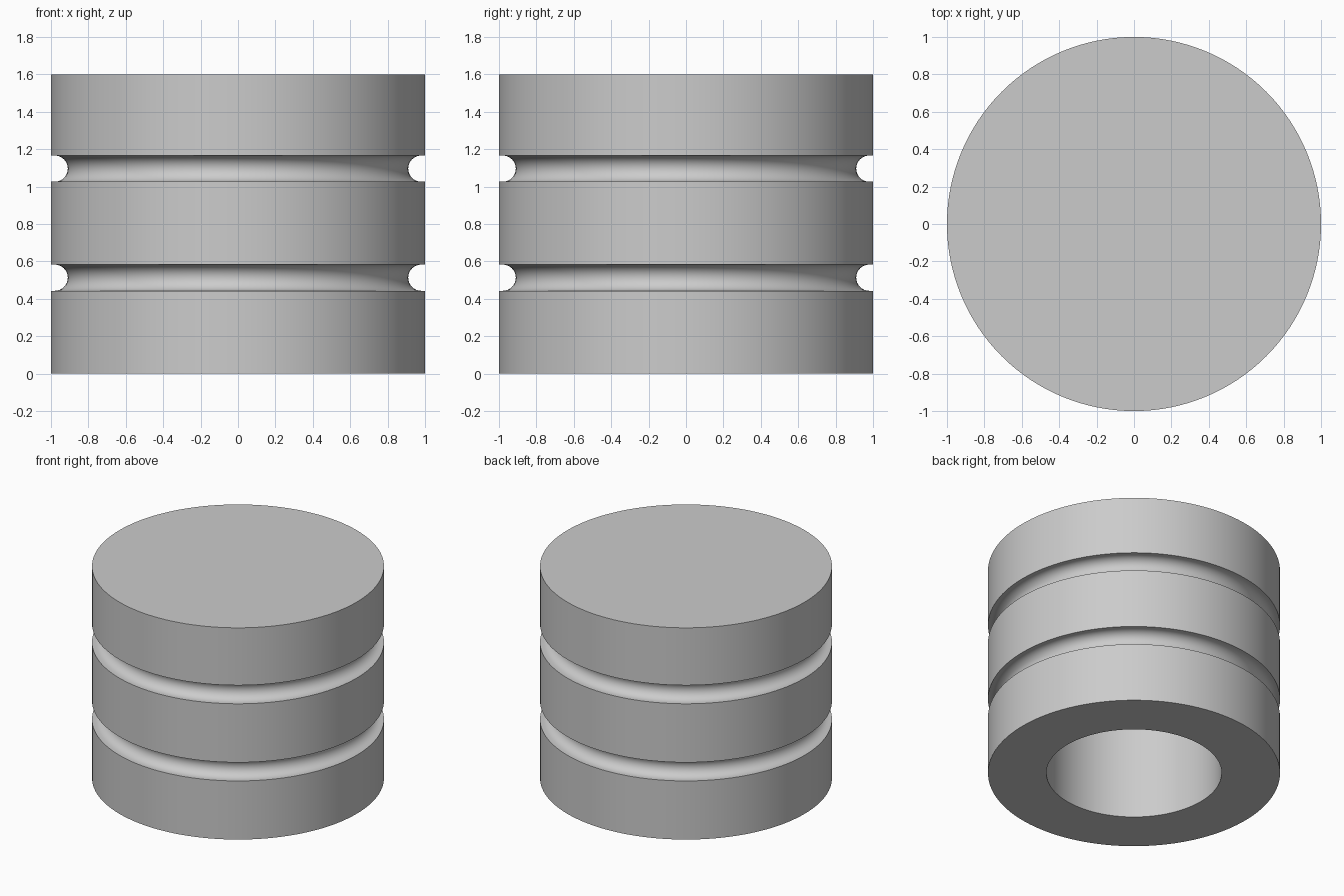
import bpy
import bmesh
import math

cube = bpy.data.objects.get("Cube")
if cube:
    bpy.data.objects.remove(cube, do_unlink=True)

HEIGHT, RADIUS = 1.6, 1.0
BORE_RADIUS, BORE_DEPTH = 0.6, 1.2
GROOVE_RADIUS, GROOVE_CENTRE = 0.07, 0.98
GROOVE_HEIGHTS = (0.513, 1.096)
SEGMENTS = 128


def groove(z, steps=16):
    """Round-bottomed groove profile, from its lower lip to its upper lip."""
    arc = []
    for i in range(steps + 1):
        a = -math.pi / 2 + math.pi * i / steps
        arc.append((GROOVE_CENTRE - GROOVE_RADIUS * math.cos(a),
                    z + GROOVE_RADIUS * math.sin(a)))
    return [(RADIUS, z - GROOVE_RADIUS), *arc, (RADIUS, z + GROOVE_RADIUS)]


# Half section: blind bore, base ring, grooved wall, flat crown
profile = [(0, BORE_DEPTH), (BORE_RADIUS, BORE_DEPTH), (BORE_RADIUS, 0), (RADIUS, 0)]
for z in GROOVE_HEIGHTS:
    profile += groove(z)
profile += [(RADIUS, HEIGHT), (0, HEIGHT)]

# Revolve the section around the vertical axis
bm = bmesh.new()
verts = [bm.verts.new((r, 0, z)) for r, z in profile]
edges = [bm.edges.new(pair) for pair in zip(verts, verts[1:])]
bmesh.ops.spin(bm, geom=verts + edges, cent=(0, 0, 0), axis=(0, 0, 1),
               angle=2 * math.pi, steps=SEGMENTS)
bmesh.ops.remove_doubles(bm, verts=bm.verts, dist=0.0001)
bmesh.ops.recalc_face_normals(bm, faces=bm.faces)
mesh = bpy.data.meshes.new("grooved_piston")
bm.to_mesh(mesh)
bm.free()

piston = bpy.data.objects.new("grooved_piston", mesh)
bpy.context.collection.objects.link(piston)

# Plain grey metal
grey = bpy.data.materials.new("light_grey")
grey.use_nodes = True
colour = (0.6, 0.6, 0.6, 1)
grey.diffuse_color = colour
grey.node_tree.nodes["Principled BSDF"].inputs["Base Color"].default_value = colour
mesh.materials.append(grey)

# Smooth walls with crisp rims
bpy.ops.object.select_all(action="DESELECT")
piston.select_set(True)
bpy.context.view_layer.objects.active = piston
bpy.ops.object.shade_smooth_by_angle(angle=math.radians(30))
